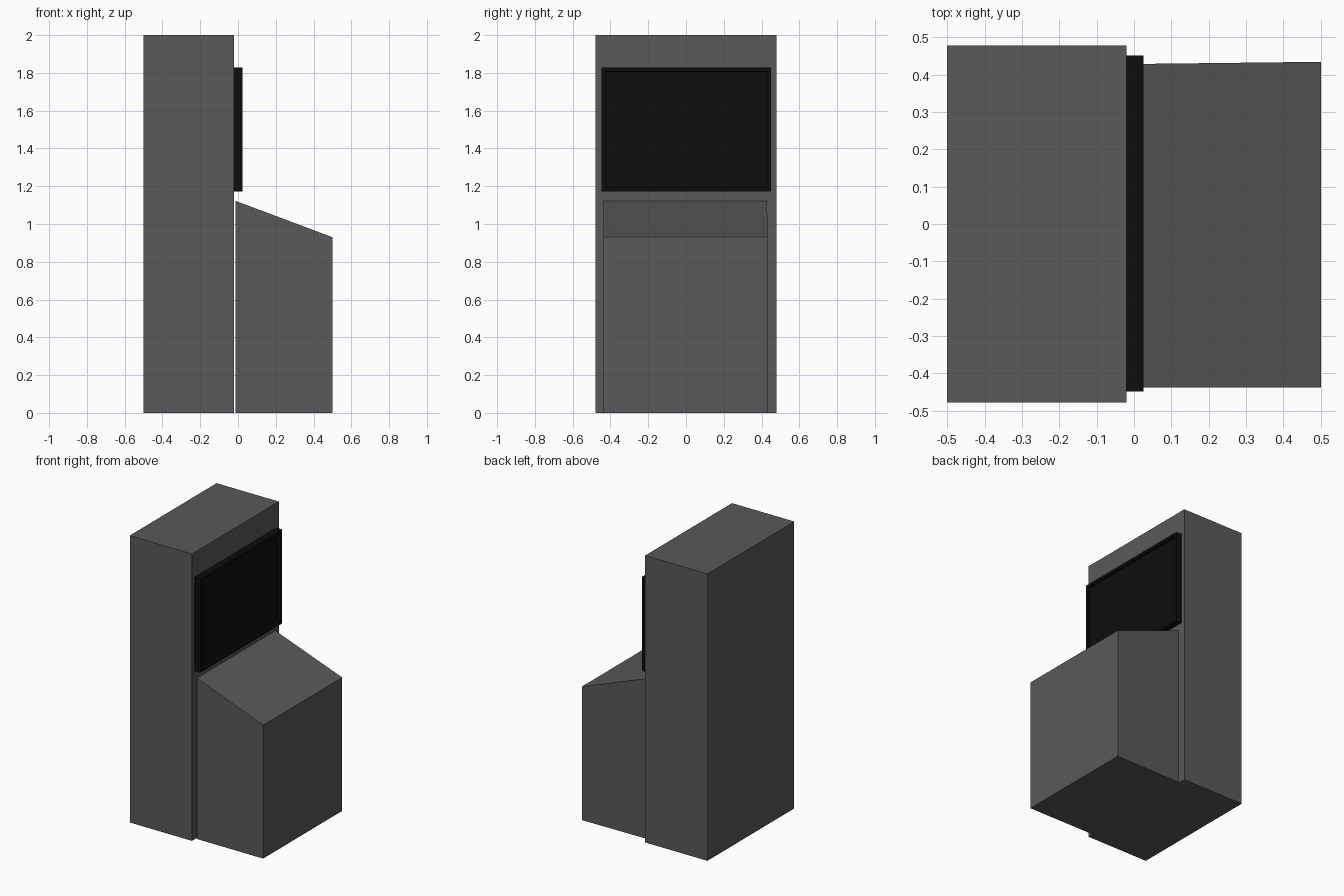
import bpy, bmesh

if "Cube" in bpy.data.objects:
    bpy.data.objects.remove(bpy.data.objects["Cube"])


def material(name, v):
    m = bpy.data.materials.new(name)
    m.diffuse_color = (v, v, v, 1)
    m.use_nodes = True
    m.node_tree.nodes["Principled BSDF"].inputs["Base Color"].default_value = m.diffuse_color
    return m


def prism(name, profile, y0, y1, mat):
    """Extrude an x-z profile from y0 to y1."""
    bm = bmesh.new()
    face = bm.faces.new([bm.verts.new((x, y0, z)) for x, z in profile])
    out = bmesh.ops.extrude_face_region(bm, geom=[face])
    for v in out["geom"]:
        if isinstance(v, bmesh.types.BMVert):
            v.co.y = y1
    bmesh.ops.recalc_face_normals(bm, faces=bm.faces)
    return finish(name, bm, mat)


def finish(name, bm, mat):
    me = bpy.data.meshes.new(name)
    bm.to_mesh(me)
    bm.free()
    me.materials.append(mat)
    ob = bpy.data.objects.new(name, me)
    bpy.context.collection.objects.link(ob)
    return ob


def rect(x0, x1, z0, z1):
    return [(x0, z0), (x1, z0), (x1, z1), (x0, z1)]


grey = material("dark_grey", 0.1)
black = material("black", 0.004)

# Tall rear cabinet
prism("cabinet", rect(-0.5, -0.02, 0, 2), -0.478, 0.478, grey)

# Front console with sloped top; far side flares very slightly to the front
console = prism("console", [(-0.012, 0), (0.5, 0), (0.5, 0.93), (-0.012, 1.122)],
                -0.437, 0.434, grey)
for v in console.data.vertices:
    if v.co.y > 0 and v.co.x < 0:
        v.co.y = 0.428

# Screen with a raised bezel around a recessed panel
screen = prism("screen", rect(-0.022, 0.025, 1.173, 1.828), -0.448, 0.451, black)
bm = bmesh.new()
bm.from_mesh(screen.data)
front = max(bm.faces, key=lambda f: f.calc_center_median().x)
bmesh.ops.inset_region(bm, faces=[front], thickness=0.03)
bmesh.ops.inset_region(bm, faces=[front], thickness=0.002, depth=-0.015)
bm.to_mesh(screen.data)
bm.free()
